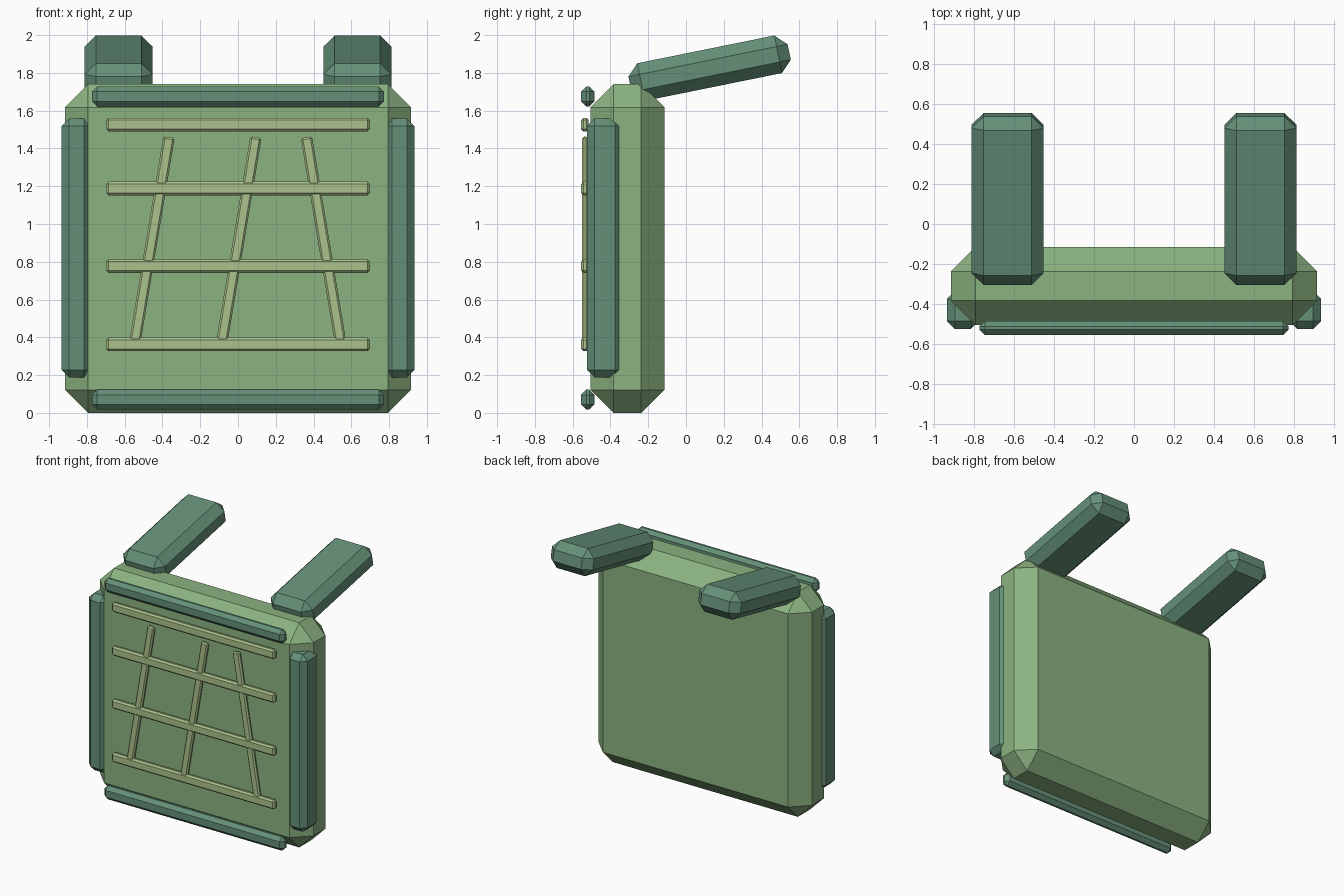
import bpy, bmesh
from mathutils import Matrix, Euler

if "Cube" in bpy.data.objects:
    bpy.data.objects.remove(bpy.data.objects["Cube"])


def material(name, rgb):
    m = bpy.data.materials.new(name)
    m.diffuse_color = (*rgb, 1)
    m.use_nodes = True
    m.node_tree.nodes["Principled BSDF"].inputs["Base Color"].default_value = m.diffuse_color
    return m


CANVAS = material("canvas green", (0.26, 0.45, 0.22))
PADDING = material("padding green", (0.13, 0.28, 0.19))
WEBBING = material("webbing green", (0.41, 0.54, 0.26))


def block(name, center, size, bevel, mat, rot=(0, 0, 0)):
    """Box with a single flat chamfer on every edge."""
    bm = bmesh.new()
    bmesh.ops.create_cube(bm, size=1, matrix=Matrix.Diagonal((*size, 1)))
    bmesh.ops.bevel(bm, geom=bm.edges[:], offset=bevel, segments=1,
                    affect='EDGES', profile=0.5)
    mesh = bpy.data.meshes.new(name)
    bm.to_mesh(mesh)
    bm.free()
    mesh.materials.append(mat)
    ob = bpy.data.objects.new(name, mesh)
    ob.location = center
    ob.rotation_euler = Euler(rot)
    bpy.context.collection.objects.link(ob)
    return ob


# Main panel
block("main_panel", (0, -0.31, 0.87), (1.83, 0.39, 1.74), 0.122, CANVAS)

# Shoulder straps and side pads
for side, s in (("left", -1), ("right", 1)):
    block(f"shoulder_strap_{side}", (s * 0.632, 0.125, 1.825),
          (0.36, 0.86, 0.203), 0.06, PADDING, (0.2, 0, 0))
    block(f"side_pad_{side}", (s * 0.855, -0.43, 0.873),
          (0.16, 0.19, 1.37), 0.04, PADDING)

# Rolled edges along the top and bottom of the front
for end, z in (("top", 1.675), ("bottom", 0.07)):
    block(f"front_edge_{end}", (0, -0.52, z), (1.545, 0.07, 0.106), 0.027, PADDING)

# Horizontal webbing
for i, z in enumerate((0.363, 0.777, 1.188, 1.526)):
    block(f"cross_webbing_{i + 1}", (0, -0.535, z), (1.395, 0.04, 0.072), 0.012, WEBBING)

# Slanted webbing
for i, (x, tilt) in enumerate(((-0.458, 0.165), (0.002, 0.165), (0.455, -0.165))):
    block(f"slanted_webbing_{i + 1}", (x, -0.535, 0.902), (0.06, 0.03, 1.13),
          0.01, WEBBING, (0, tilt, 0))
